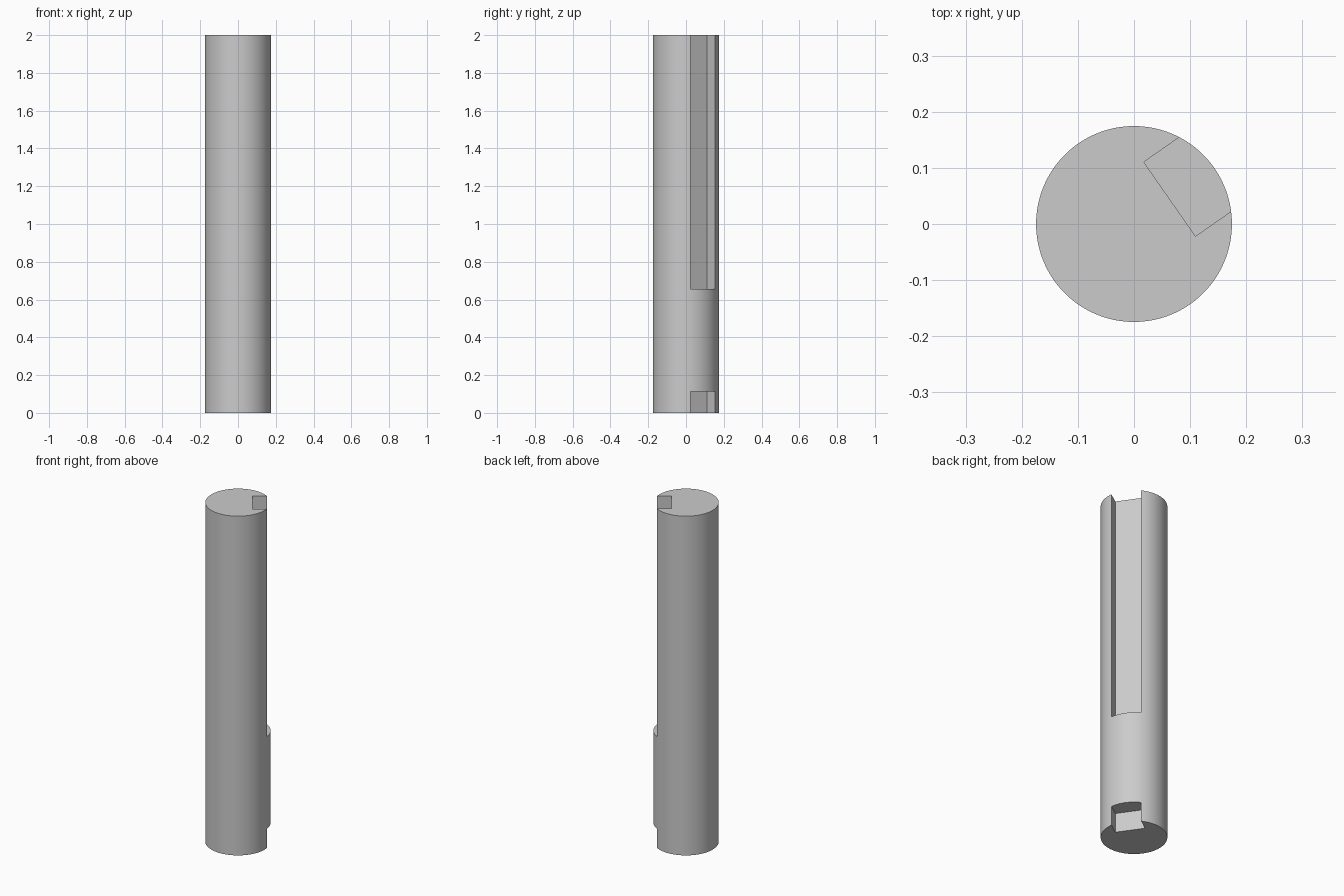
import bpy
import math
from mathutils import Matrix

cube = bpy.data.objects.get("Cube")
if cube:
    bpy.data.objects.remove(cube, do_unlink=True)

RADIUS, LENGTH = 0.1745, 2.0
SLOT_ANGLE = math.radians(34.9)   # direction the keyways face
SLOT_FLOOR = 0.0775               # distance from axis to keyway floor
SLOT_WIDTH = 0.161

# Plain steel grey
grey = bpy.data.materials.new("steel_grey")
grey.use_nodes = True
colour = (0.6, 0.6, 0.6, 1.0)
grey.diffuse_color = colour
grey.node_tree.nodes["Principled BSDF"].inputs["Base Color"].default_value = colour

# Round shaft
bpy.ops.mesh.primitive_cylinder_add(vertices=128, radius=RADIUS, depth=LENGTH,
                                    location=(0, 0, LENGTH / 2))
shaft = bpy.context.object
shaft.name = "shaft"
shaft.data.materials.append(grey)


def cut_keyway(name, z0, z1):
    """Cut a flat-floored slot into the shaft between two heights."""
    depth = 0.2
    bpy.ops.mesh.primitive_cube_add(size=1)
    cutter = bpy.context.object
    cutter.name = name
    cutter.data.materials.append(grey)
    cutter.data.transform(
        Matrix.Rotation(SLOT_ANGLE, 4, 'Z')
        @ Matrix.Translation((SLOT_FLOOR + depth / 2, 0, (z0 + z1) / 2))
        @ Matrix.Diagonal((depth, SLOT_WIDTH, z1 - z0, 1)))
    cutter.hide_render = True
    bpy.context.view_layer.objects.active = shaft
    mod = shaft.modifiers.new(name, 'BOOLEAN')
    mod.operation = 'DIFFERENCE'
    mod.solver = 'EXACT'
    mod.object = cutter
    bpy.ops.object.modifier_apply(modifier=mod.name)
    bpy.data.objects.remove(cutter, do_unlink=True)


# Long upper keyway and short lower keyway, both open at the shaft ends
cut_keyway("upper_keyway", 0.655, LENGTH + 0.1)
cut_keyway("lower_keyway", -0.1, 0.113)

# Smooth barrel with crisp slot edges
bpy.ops.object.select_all(action='DESELECT')
shaft.select_set(True)
bpy.context.view_layer.objects.active = shaft
bpy.ops.object.shade_smooth_by_angle(angle=math.radians(25))
